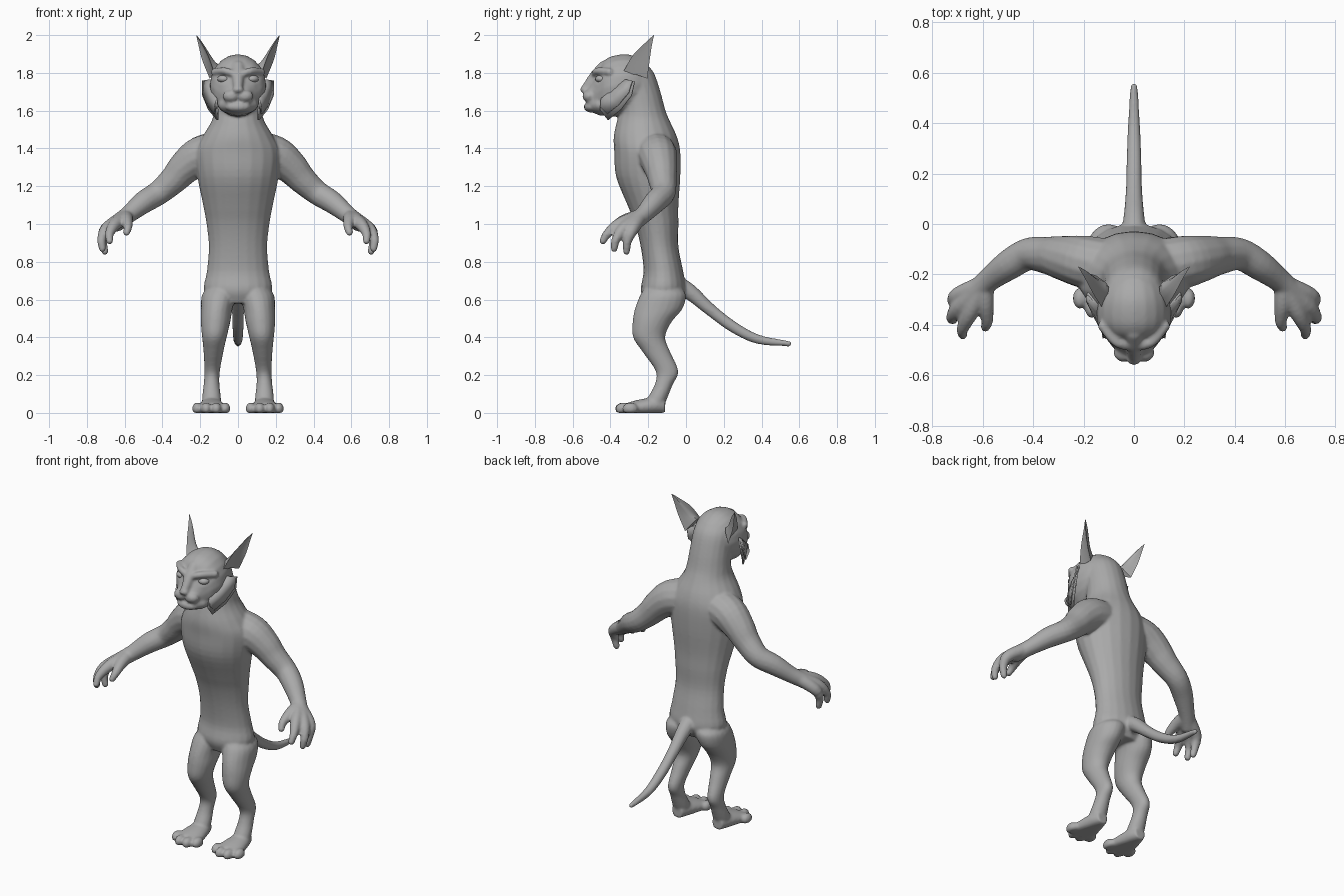
import bpy, bmesh, math
from mathutils import Vector, Matrix

cube = bpy.data.objects.get("Cube")
if cube:
    bpy.data.objects.remove(cube)

grey = bpy.data.materials.new("soft grey")
grey.use_nodes = True
grey.diffuse_color = (0.4, 0.4, 0.4, 1)
grey.node_tree.nodes["Principled BSDF"].inputs["Base Color"].default_value = (0.4, 0.4, 0.4, 1)


def spline(rows, steps=4):
    """Resample rows of numbers with a Catmull-Rom curve."""
    rows = [Vector(r) for r in rows]
    out = []
    for i in range(len(rows) - 1):
        b, c = rows[i], rows[i + 1]
        a = rows[i - 1] if i else b * 2 - c
        d = rows[i + 2] if i + 2 < len(rows) else c * 2 - b
        for k in range(steps):
            t = k / steps
            out.append((b * 2 + (c - a) * t + (a * 2 - b * 5 + c * 4 - d) * t * t
                        + (b * 3 - a - c * 3 + d) * t ** 3) / 2)
    return out + [rows[-1]]


def loft(bm, rings):
    """Skin a list of point rings and cap both ends."""
    rings = [[bm.verts.new(p) for p in ring] for ring in rings]
    n = len(rings[0])
    for r, q in zip(rings, rings[1:]):
        for i in range(n):
            bm.faces.new((r[i], r[(i + 1) % n], q[(i + 1) % n], q[i]))
    bm.faces.new(rings[0])
    bm.faces.new(rings[-1])


def ellipse(c, u, v, n=20):
    return [c + u * math.cos(2 * math.pi * i / n) + v * math.sin(2 * math.pi * i / n)
            for i in range(n)]


def upright(bm, rows, s=1):
    """Rows: z, x centre, y centre, x radius, y radius."""
    loft(bm, [ellipse(Vector((s * x, y, z)), Vector((rx, 0, 0)), Vector((0, ry, 0)))
              for z, x, y, rx, ry in spline(rows)])


def forward(bm, rows, s=1):
    """Rows: y, x centre, z centre, x radius, z radius."""
    loft(bm, [ellipse(Vector((s * x, y, z)), Vector((rx, 0, 0)), Vector((0, 0, rz)))
              for y, x, z, rx, rz in spline(rows)])


def tube(bm, rows, s=1):
    """Rows: x, y, z, radius along a free path, with rounded ends."""
    pts = spline(rows)
    rings = []
    for i, p in enumerate(pts):
        d = (pts[min(i + 1, len(pts) - 1)] - pts[max(i - 1, 0)]).to_3d()
        d.x *= s
        c = Vector((s * p[0], p[1], p[2]))
        u = d.cross(Vector((0.31, 0.2, 0.93))).normalized()
        rings.append(ellipse(c, u * p[3], d.cross(u).normalized() * p[3], 14))
    loft(bm, rings)
    for p in (pts[0], pts[-1]):
        blob(bm, p[:3], [p[3]] * 3, s)


def blob(bm, c, r, s=1):
    m = Matrix.Translation((s * c[0], c[1], c[2])) @ Matrix.Diagonal((*r, 1))
    bmesh.ops.create_uvsphere(bm, u_segments=16, v_segments=10, radius=1, matrix=m)


def finish(name, bm, mirror=False):
    bmesh.ops.recalc_face_normals(bm, faces=bm.faces)
    mesh = bpy.data.meshes.new(name)
    bm.to_mesh(mesh)
    bm.free()
    mesh.materials.append(grey)
    ob = bpy.data.objects.new(name, mesh)
    bpy.context.collection.objects.link(ob)
    bpy.context.view_layer.objects.active = ob
    bpy.ops.object.select_all(action='DESELECT')
    ob.select_set(True)
    bpy.ops.object.shade_smooth_by_angle(angle=math.radians(50))
    if mirror:
        ob.modifiers.new("mirror", 'MIRROR').use_mirror_merge = False
    return ob


bm = bmesh.new()
# Torso and neck
upright(bm, [(.58, 0, -.125, .12, .09), (.65, 0, -.12, .18, .12), (.75, 0, -.12, .165, .105),
             (.88, 0, -.14, .155, .1), (1, 0, -.155, .167, .115), (1.1, 0, -.175, .185, .135),
             (1.25, 0, -.2, .215, .17), (1.38, 0, -.205, .225, .175), (1.46, 0, -.215, .19, .168),
             (1.54, 0, -.225, .142, .142), (1.6, 0, -.23, .127, .122), (1.7, 0, -.25, .12, .115),
             (1.8, 0, -.285, .115, .115), (1.86, 0, -.31, .08, .09)])
# Skull, jaw, nose and chin
forward(bm, [(-.19, 0, 1.74, .06, .07), (-.23, 0, 1.74, .112, .125), (-.3, 0, 1.74, .142, .157),
             (-.38, 0, 1.73, .148, .162), (-.43, 0, 1.72, .13, .148), (-.46, 0, 1.7, .105, .125),
             (-.49, 0, 1.68, .08, .09), (-.52, 0, 1.66, .065, .062)])
blob(bm, (0, -.44, 1.632), (.108, .085, .055))
blob(bm, (0, -.5, 1.62), (.07, .042, .03))
blob(bm, (0, -.54, 1.712), (.03, .021, .018))
tube(bm, [(0, -.43, 1.825, .04), (0, -.48, 1.78, .033), (0, -.525, 1.725, .025)])
# Tail
tube(bm, [(0, -.06, .68, .055), (0, .02, .64, .043), (0, .13, .545, .033), (0, .25, .455, .03),
          (0, .38, .39, .025), (0, .545, .366, .015)])
for s in (1, -1):
    # Muzzle, brow and lower eyelid
    blob(bm, (.036, -.512, 1.677), (.046, .037, .033), s)
    tube(bm, [(.025, -.485, 1.795, .018), (.07, -.468, 1.81, .02), (.125, -.405, 1.805, .02)], s)
    tube(bm, [(.035, -.482, 1.742, .012), (.075, -.468, 1.735, .013), (.115, -.42, 1.75, .012)], s)
    # Arm
    tube(bm, [(.09, -.17, 1.385, .11), (.2, -.15, 1.36, .105), (.28, -.135, 1.3, .09),
              (.34, -.125, 1.235, .076), (.42, -.12, 1.165, .065), (.5, -.165, 1.115, .06),
              (.58, -.225, 1.05, .047), (.64, -.28, 1.005, .045)], s)
    # Fingers, fanned out from the wrist to form the palm
    for knuckle, middle, tip in (((.65, -.35, 1), (.68, -.415, .95), (.68, -.44, .91)),
                                 ((.69, -.325, .98), (.722, -.37, .92), (.718, -.38, .87)),
                                 ((.7, -.285, .97), (.715, -.31, .91), (.705, -.315, .855)),
                                 ((.59, -.32, 1.02), (.583, -.385, .985), (.59, -.41, .955))):
        tube(bm, [(.595, -.24, 1.04, .04), (*knuckle, .034), (*middle, .024), (*tip, .019)], s)
    # Leg
    upright(bm, [(.66, .085, -.12, .08, .1), (.62, .1, -.122, .092, .122),
                 (.55, .113, -.145, .084, .126), (.48, .119, -.18, .078, .103),
                 (.4, .125, -.195, .065, .085), (.32, .13, -.155, .052, .073),
                 (.22, .137, -.1, .041, .06), (.15, .14, -.118, .042, .048),
                 (.08, .14, -.15, .05, .052), (.03, .14, -.17, .05, .05)], s)
    # Foot and toes
    forward(bm, [(-.11, .14, .04, .035, .04), (-.16, .14, .04, .055, .045),
                 (-.25, .14, .028, .075, .042), (-.31, .14, .022, .085, .032)], s)
    for x, y in ((.068, -.305), (.115, -.335), (.168, -.332), (.215, -.295)):
        blob(bm, (x, y, .022), (.028, .042, .033), s)
for v in bm.verts:
    v.co.z = max(v.co.z, 0)
body = finish("body", bm)
fuse = body.modifiers.new("fuse", 'REMESH')
fuse.mode = 'VOXEL'
fuse.voxel_size = .008
fuse.use_smooth_shade = True
soften = body.modifiers.new("soften", 'SMOOTH')
soften.factor = .5
soften.iterations = 5

# Eyes
bm = bmesh.new()
blob(bm, (.074, -.445, 1.768), (.036, .036, .022))
finish("eyes", bm, True)

# Ears: front edge, inner back, outer edge and hollow at each level
levels = [[(.125, -.335, 1.8), (.1, -.25, 1.84), (.15, -.205, 1.77), (.13, -.26, 1.79)],
          [(.16, -.28, 1.895), (.135, -.23, 1.875), (.19, -.192, 1.87), (.16, -.225, 1.87)],
          [(.195, -.215, 1.96), (.185, -.19, 1.955), (.21, -.18, 1.95), (.196, -.195, 1.953)],
          [(.221, -.171, 2), (.219, -.169, 2), (.221, -.169, 2), (.22, -.17, 2)]]
strands = [spline(path) for path in zip(*levels)]
bm = bmesh.new()
rings = []
for a, b, c, d in zip(*strands):
    back = [p.copy() for p in spline([a, b, c], 3)]
    rings.append(back + [d])
loft(bm, rings)
finish("ears", bm, True)

# Cheek ruffs: two overlapping curved plates on each side
inner = [(.115, -.45, 1.665), (.125, -.43, 1.68), (.137, -.39, 1.71), (.145, -.35, 1.74), (.145, -.32, 1.765)]
outer = [(.108, -.455, 1.605), (.108, -.412, 1.55), (.155, -.345, 1.605), (.186, -.288, 1.68), (.184, -.272, 1.755)]
bm = bmesh.new()
for reach, lift in ((1, 0), (.75, .012)):
    pairs = []
    for a, b in zip(inner, outer):
        a, b = Vector(a), Vector(b)
        tip = a.lerp(b, reach) + Vector((lift, 0, 0))
        pairs.append((bm.verts.new(a), bm.verts.new(tip)))
    for (a, b), (c, d) in zip(pairs, pairs[1:]):
        bm.faces.new((a, b, d, c))
ruffs = finish("cheek_ruffs", bm, True)
thick = ruffs.modifiers.new("thickness", 'SOLIDIFY')
thick.thickness = .008
thick.offset = 0
